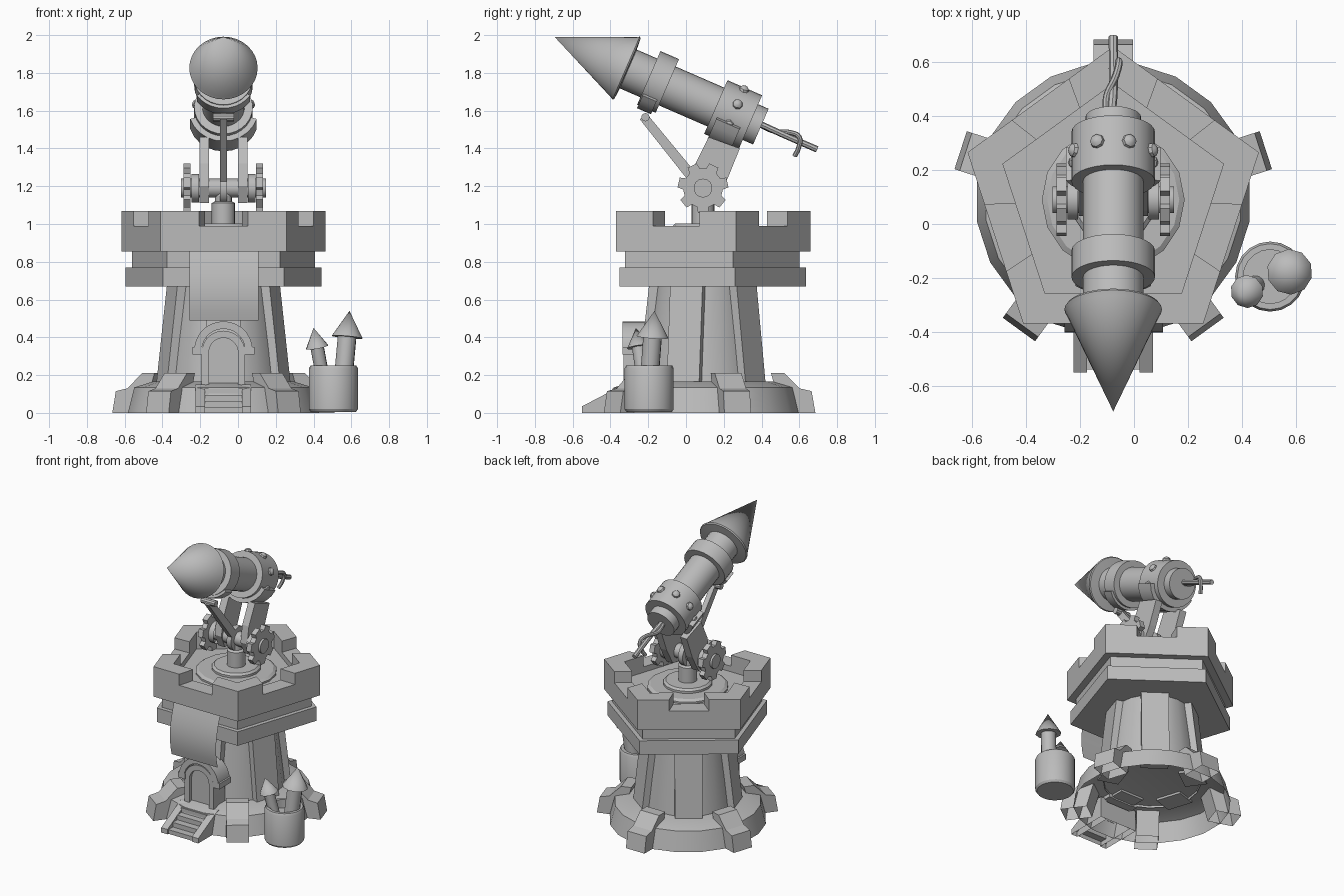
import bpy, bmesh, math
from mathutils import Matrix, Vector

if "Cube" in bpy.data.objects:
    bpy.data.objects.remove(bpy.data.objects["Cube"])

CX, CY = -0.077, 0.09            # tower axis
PI = math.pi
T, R = Matrix.Translation, Matrix.Rotation

stone = bpy.data.materials.new("plain_grey")
stone.diffuse_color = (0.5, 0.5, 0.5, 1)
stone.use_nodes = True
stone.node_tree.nodes["Principled BSDF"].inputs["Base Color"].default_value = stone.diffuse_color


def finish(name, bm, m=Matrix(), smooth=True):
    bmesh.ops.recalc_face_normals(bm, faces=bm.faces)
    me = bpy.data.meshes.new(name)
    bm.transform(m)
    bm.to_mesh(me)
    bm.free()
    me.materials.append(stone)
    if smooth:
        me.polygons.foreach_set("use_smooth", [True] * len(me.polygons))
        me.set_sharp_from_angle(angle=math.radians(32))
    ob = bpy.data.objects.new(name, me)
    bpy.context.collection.objects.link(ob)
    return ob


def lathe(name, profile, n, m=Matrix(), start=0.0, smooth=True):
    """Turn a (radius, height) profile round local z."""
    bm = bmesh.new()
    rings = []
    for r, h in profile:
        k = 1 if r == 0 else n
        rings.append([bm.verts.new((r * math.cos(start + 2 * PI * i / n),
                                    r * math.sin(start + 2 * PI * i / n), h)) for i in range(k)])
    for a, b in zip(rings, rings[1:]):
        for i in range(n):
            j = (i + 1) % n
            f = [a[i % len(a)], a[j % len(a)], b[j % len(b)], b[i % len(b)]]
            f = list(dict.fromkeys(f))
            if len(f) > 2:
                bm.faces.new(f)
    return finish(name, bm, m, smooth)


def prism(name, pts, depth, m=Matrix(), smooth=False, open_last=False):
    """Extrude a flat outline, centred on its plane; open_last drops the closing side."""
    bm = bmesh.new()
    lo = [bm.verts.new((x, y, -depth / 2)) for x, y in pts]
    hi = [bm.verts.new((x, y, depth / 2)) for x, y in pts]
    bm.faces.new(lo)
    bm.faces.new(hi)
    for i in range(len(pts) - open_last):
        j = (i + 1) % len(pts)
        bm.faces.new((lo[i], lo[j], hi[j], hi[i]))
    return finish(name, bm, m, smooth)


def side(x):                      # outline given in (y, z), placed at x
    return T((x, 0, 0)) @ R(PI / 2, 4, 'Z') @ R(PI / 2, 4, 'X')


def front(y):                     # outline given in (x, z), placed at y
    return T((CX, y, 0)) @ R(PI / 2, 4, 'X')


def radial(a):                    # outline given in (radius, z), turned to angle a
    return T((CX, CY, 0)) @ R(a, 4, 'Z') @ R(PI / 2, 4, 'X')


def arc(r, a0, a1, n, cy=0.0):
    return [(r * math.cos(a0 + (a1 - a0) * i / n), cy + r * math.sin(a0 + (a1 - a0) * i / n))
            for i in range(n + 1)]


def box(name, x0, x1, y0, y1, z0, z1):
    return prism(name, [(x0, y0), (x1, y0), (x1, y1), (x0, y1)], z1 - z0, T((0, 0, (z0 + z1) / 2)))


def tube(name, pts, r):
    cu = bpy.data.curves.new(name + "_path", 'CURVE')
    cu.dimensions = '3D'
    cu.bevel_depth, cu.bevel_resolution, cu.resolution_u = r, 2, 6
    cu.use_fill_caps = True
    sp = cu.splines.new('BEZIER')
    sp.bezier_points.add(len(pts) - 1)
    for p, co in zip(sp.bezier_points, pts):
        p.co = co
        p.handle_left_type = p.handle_right_type = 'AUTO'
    tmp = bpy.data.objects.new(name + "_path", cu)
    bpy.context.collection.objects.link(tmp)
    dg = bpy.context.evaluated_depsgraph_get()
    me = bpy.data.meshes.new_from_object(tmp.evaluated_get(dg))
    bpy.data.objects.remove(tmp)
    bm = bmesh.new()
    bm.from_mesh(me)
    finish(name, bm)


axis = T((CX, CY, 0))

# Tower base: open skirt, sloped feet, tapered column with ribs
lathe("base_skirt", [(.512, 0), (.478, .135), (.38, .165), (0, .165)], 20, axis, PI / 20)
lathe("column", [(.315, .15), (.255, .68)], 20, axis)
for k in range(5):
    a = PI / 2 + k * 2 * PI / 5
    prism("foot", [(.42, 0), (.36, .21), (.43, .21), (.51, .13), (.575, .115), (.595, 0)],
          .148, radial(a), open_last=True)
    prism("column_rib", [(.2, .15), (.345, .15), (.285, .68), (.2, .68)], .18, radial(a + PI / 5))

# Five-sided battlement with deck, then corner merlons
lathe("battlement", [(0, .67), (.545, .67), (.545, .77), (.51, .77), (.51, .855), (.568, .855),
                     (.568, .99), (.43, .99), (.43, .95), (0, .95)], 5, axis, PI / 2, False)
corner = [Vector((math.cos(PI / 2 + k * 2 * PI / 5), math.sin(PI / 2 + k * 2 * PI / 5))) for k in range(5)]
for k in range(5):
    c = corner[k]
    p, q = c.lerp(corner[k - 1], .305), c.lerp(corner[(k + 1) % 5], .305)
    prism("merlon", [p * .568, c * .568, q * .568, q * .43, c * .43, p * .43], .08,
          T((CX, CY, 1.03)))

# Hanging banner
bm = bmesh.new()
rows = []
for i in range(9):
    t = i / 8
    y = -.345 - .058 * math.sin(PI * (t * .72 + .05))
    rows.append([bm.verts.new((x, y, .86 - .37 * t)) for x in (-.258, .108)])
for a, b in zip(rows, rows[1:]):
    bm.faces.new((a[0], b[0], b[1], a[1]))
finish("banner", bm)

# Doorway: hood, frame, door panel
prism("door_hood", [(.157, .31)] + arc(.155, 0, PI, 14, .33) + [(-.157, .31), (-.115, .31)]
      + arc(.115, PI, 0, 14, .33) + [(.115, .31)], .13, front(-.27), True)
for s in (-1, 1):
    prism("hood_ear", [(s * .11, .31), (s * .165, .31), (s * .165, .35), (s * .11, .35)], .13, front(-.27))
prism("door_frame", [(.115, .14)] + arc(.115, 0, PI, 14, .32) + [(-.115, .14), (-.077, .14)]
      + arc(.077, PI, 0, 14, .32) + [(.077, .14)], .13, front(-.265), True)
prism("door", [(.08, .14)] + arc(.08, 0, PI, 14, .32) + [(-.08, .14)], .1, front(-.255), True)

# Stairs
for s in (-1, 1):
    prism("stair_side", [(-.55, 0), (-.55, .035), (-.33, .15), (-.25, .15), (-.25, 0)],
          .05, side(CX + s * .122), open_last=True)
steps = [(-.54, 0)]
for i in range(4):
    steps += [(-.54 + i * .05, .03 + i * .033), (-.49 + i * .05, .03 + i * .033)]
prism("steps", steps + [(-.25, .129), (-.25, 0)], .2, side(CX), open_last=True)

# Turntable and post
lathe("turntable", [(.265, .945), (.265, .962), (.245, .975), (.16, .975), (.16, .99), (.145, 1.003),
                    (0, 1.003)], 16, axis)
lathe("post", [(.062, 1.0), (.062, 1.11), (.045, 1.12), (.045, 1.19), (0, 1.19)], 16, axis)

# Axle, cogs and carrying arms
PZ = 1.19
across = T((CX, CY, PZ)) @ R(PI / 2, 4, 'Y')
lathe("axle", [(0, -.225), (.05, -.225), (.05, .225), (0, .225)], 14, across)
cog = []
for k in range(7):
    for da, r in ((-.29, .105), (-.2, .135), (.2, .135), (.29, .105)):
        a = PI / 14 + k * 2 * PI / 7 + da
        cog.append((CY + r * math.cos(a), PZ + r * math.sin(a)))
for s in (-1, 1):
    prism("cog", cog, .037, side(CX + s * .192))
    prism("arm", [(.03, 1.2), (.05, 1.32), (.12, 1.46), (.285, 1.4), (.22, 1.24), (.15, 1.12), (.07, 1.11)],
          .052, side(CX + s * .102))
    lathe("arm_hub", [(.075, -.02), (.075, .02)], 14, T((s * .15, 0, 0)) @ across)
lathe("centre_disc", [(0, -.018), (.085, -.018), (.085, .018), (0, .018)], 14, across)

# Front strut with its bolt
prism("strut", [(-.245, 1.555), (-.2, 1.575), (.06, 1.26), (.02, 1.22)], .035, side(CX))
lathe("strut_bolt", [(0, -.055), (.022, -.055), (.022, .055), (0, .055)], 10,
      T((CX, -.215, 1.565)) @ R(PI / 2, 4, 'Y'))

# Large rocket: local z runs from the tip to the tail, local +y points down
rk = T((CX, -.695, 1.99)) @ R(math.radians(-113.5), 4, 'X')
lathe("nose_cone", [(0, 0), (.172, .395), (.181, .412), (.176, .42), (.112, .425)], 32, rk)
lathe("rocket_body", [(.112, .41), (.112, 1.13), (.103, 1.13), (.103, 1.19), (0, 1.19)], 28, rk)
for s0, s1, r in ((.543, .65, .155), (.93, 1.13, .155)):
    lathe("collar", [(.11, s0), (r, s0), (r, s1), (.11, s1)], 28, rk)
for k in range(8):
    a = PI / 8 + k * PI / 4
    lathe("rivet", [(.029, -.005), (.025, .012), (.014, .022), (0, .025)], 8,
          rk @ T((.153 * math.cos(a), .153 * math.sin(a), 1.03)) @ R(a, 4, 'Z') @ R(PI / 2, 4, 'Y'))
for s, d, r, a in ((.59, .08, .172, 35), (1.025, .135, .185, 18)):
    a0, a1 = math.radians(a), math.radians(180 - a)
    prism("saddle", arc(r, a0, a1, 10) + arc(.145, a1, a0, 10), d, rk @ T((0, 0, s)), True)

# Fuse: straight core and a curling strand
tube("fuse_core", [(CX - .01, .38, 1.535), (CX, .50, 1.48), (CX, .695, 1.395)], .017)
tube("fuse_strand", [(CX - .02, .38, 1.53), (CX - .025, .47, 1.49), (CX + .01, .55, 1.485),
                     (CX + .022, .60, 1.46), (CX + .01, .595, 1.40), (CX - .005, .575, 1.36)], .013)

# Barrel holding two small rockets
lathe("barrel", [(0, .005), (.12, .005), (.13, .02), (.13, .235), (.122, .25), (.1, .25), (.1, .19), (0, .19)],
      20, T((.505, -.195, 0)))
for base, tip, r, cr, cl in (((.55, -.2, .1), (.59, -.167, .54), .05, .085, .14),
                             ((.465, -.215, .1), (.4, -.265, .45), .036, .062, .105)):
    b, t = Vector(base), Vector(tip)
    ln = (t - b).length
    m = T(b) @ (t - b).to_track_quat('Z', 'Y').to_matrix().to_4x4()
    lathe("small_rocket", [(0, 0), (r, 0), (r, ln - cl)], 12, m)
    lathe("small_rocket_tip", [(0, ln - cl), (cr, ln - cl), (0, ln)], 10, m)
